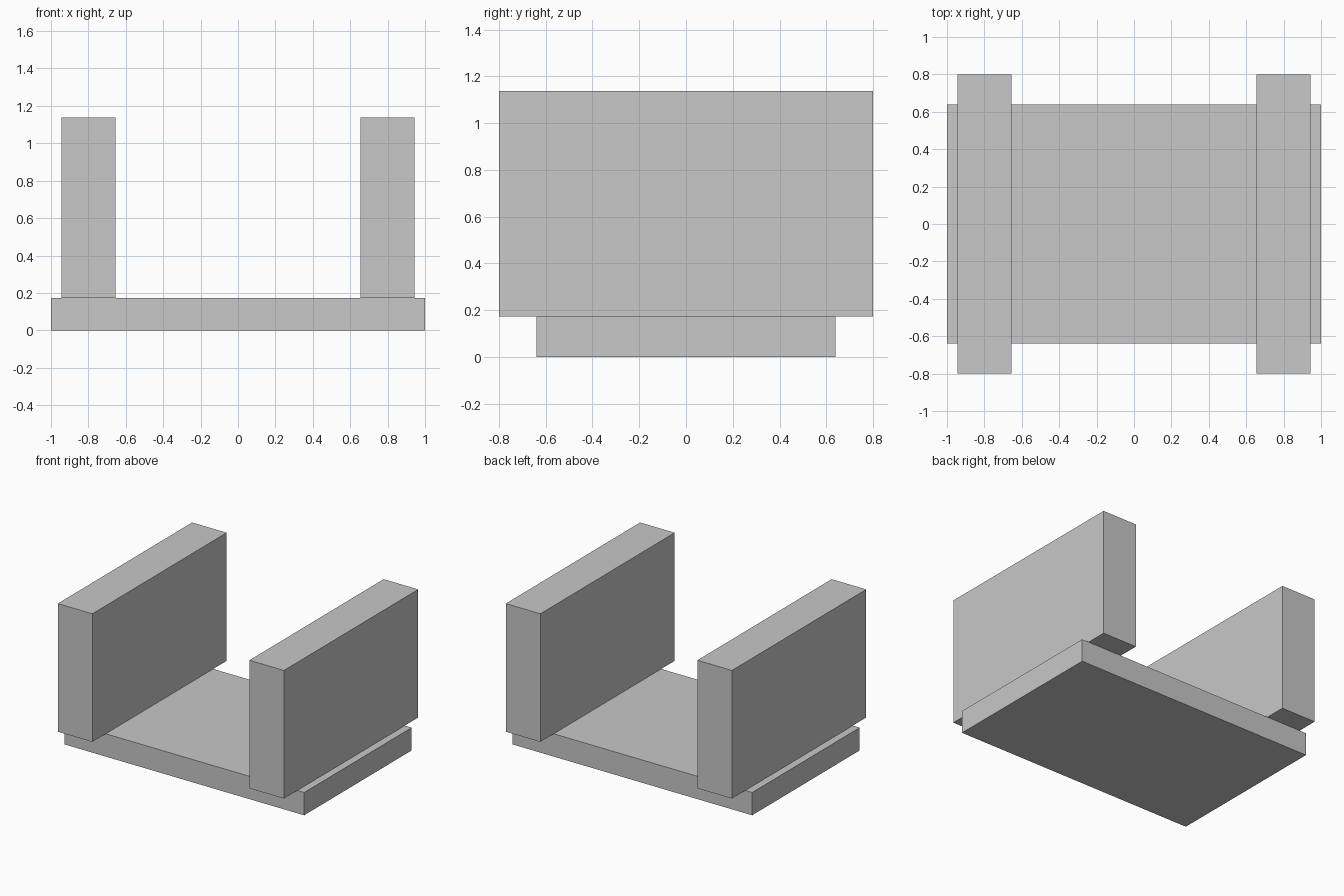
import bpy

cube = bpy.data.objects.get("Cube")
if cube:
    bpy.data.objects.remove(cube, do_unlink=True)

# Single plain grey material
GREY = (0.58, 0.58, 0.58, 1.0)
grey = bpy.data.materials.new("light grey")
grey.use_nodes = True
grey.diffuse_color = GREY
grey.node_tree.nodes["Principled BSDF"].inputs["Base Color"].default_value = GREY


def box(name, low, high):
    """Add a flat-faced box spanning two opposite corners."""
    centre = [(a + b) / 2 for a, b in zip(low, high)]
    bpy.ops.mesh.primitive_cube_add(size=1, location=centre)
    obj = bpy.context.object
    obj.name = name
    obj.scale = [b - a for a, b in zip(low, high)]
    bpy.ops.object.transform_apply(location=False, rotation=False, scale=True)
    obj.data.materials.append(grey)
    return obj


BASE_TOP = 0.172
WALL_TOP = 1.138
WALL_INNER, WALL_OUTER = 0.655, 0.943

# Base slab
box("base", (-1, -0.64, 0), (1, 0.64, BASE_TOP))

# Upright side walls, overhanging the base at front and back
box("left_wall", (WALL_INNER, -0.8, BASE_TOP), (WALL_OUTER, 0.8, WALL_TOP))
box("right_wall", (-WALL_OUTER, -0.8, BASE_TOP), (-WALL_INNER, 0.8, WALL_TOP))
